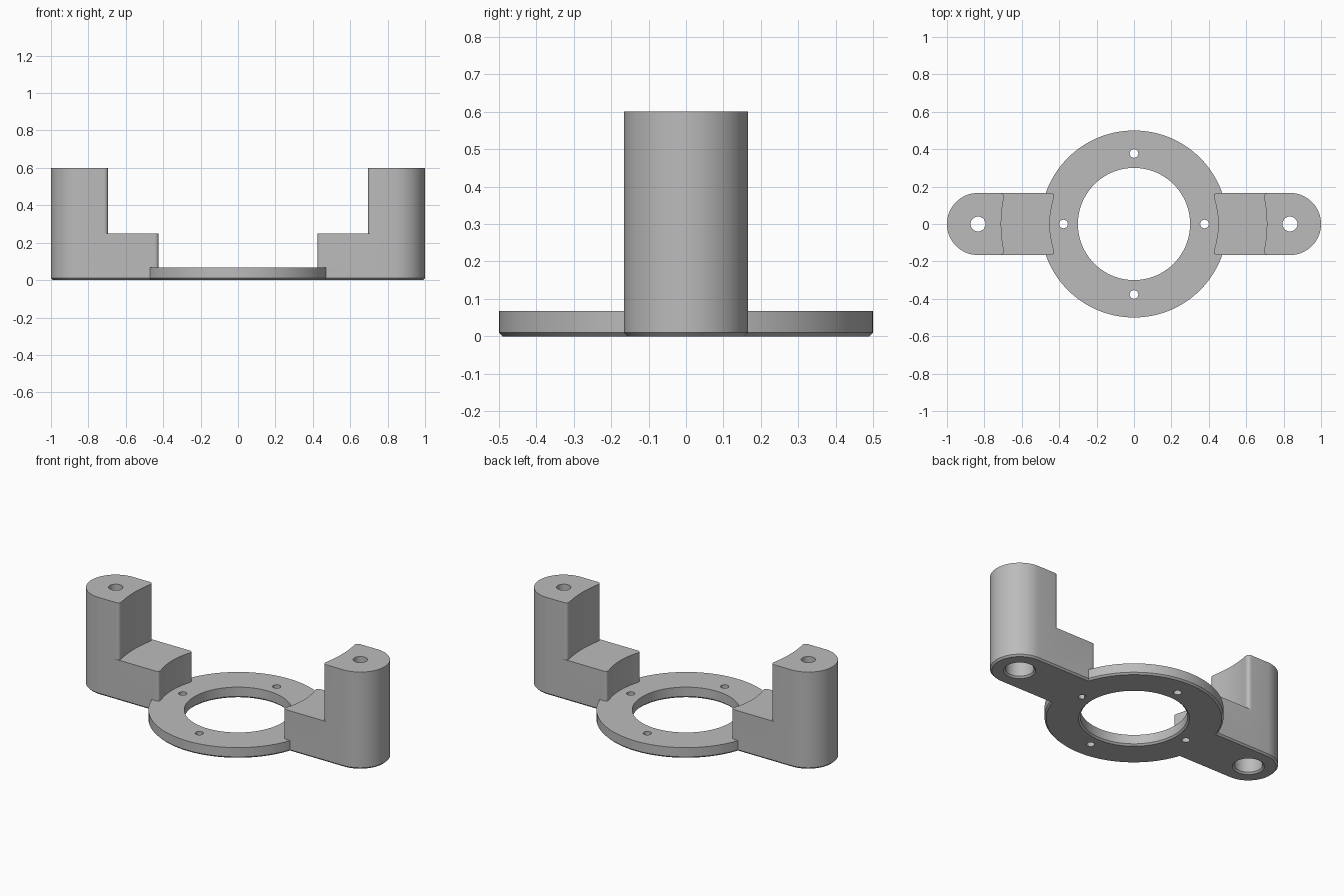
import bpy, bmesh, math

if "Cube" in bpy.data.objects:
    bpy.data.objects.remove(bpy.data.objects["Cube"])

H = 0.166           # arm half width
EYE = 1.0 - H       # centre of the rounded arm end
CH = 0.01           # bottom chamfer

grey = bpy.data.materials.new("grey")
grey.diffuse_color = (0.5, 0.5, 0.5, 1)
grey.use_nodes = True
grey.node_tree.nodes["Principled BSDF"].inputs["Base Color"].default_value = grey.diffuse_color


def finish(bm, name):
    bmesh.ops.recalc_face_normals(bm, faces=bm.faces)
    me = bpy.data.meshes.new(name)
    bm.to_mesh(me)
    bm.free()
    me.materials.append(grey)
    ob = bpy.data.objects.new(name, me)
    bpy.context.collection.objects.link(ob)
    return ob


def lathe(name, profile, n, x=0, y=0, closed=False):
    """Turn (radius, z) points round z; closed makes a ring, otherwise ends are capped."""
    bm = bmesh.new()
    rings = [[bm.verts.new((x + r * math.cos(2 * math.pi * i / n),
                            y + r * math.sin(2 * math.pi * i / n), z))
              for i in range(n)] for r, z in profile]
    pairs = list(zip(rings, rings[1:]))
    if closed:
        pairs.append((rings[-1], rings[0]))
    else:
        bm.faces.new(rings[0])
        bm.faces.new(rings[-1])
    for a, b in pairs:
        for i in range(n):
            j = (i + 1) % n
            bm.faces.new((a[i], a[j], b[j], b[i]))
    return finish(bm, name)


def inner_edge(R, f=0.03):
    """Concave arc of radius R about the origin with rounded corners, from +y to -y."""
    xc, ye = math.sqrt(R * R - H * H), H - f
    xe = math.sqrt(R * R - ye * ye)
    fil = []
    for k in range(7):
        t = k / 6
        fil.append(((1 - t) ** 2 * (xc + f) + 2 * t * (1 - t) * xc + t * t * xe,
                    (1 - t) ** 2 * H + 2 * t * (1 - t) * H + t * t * ye))
    arc = [(math.sqrt(R * R - y * y), y) for y in (ye * (1 - k / 6) for k in range(1, 12))]
    return fil + arc + [(x, -y) for x, y in reversed(fil)]


def inset(pts, d):
    out = []
    for i, (x, y) in enumerate(pts):
        (ax, ay), (bx, by) = pts[i - 1], pts[(i + 1) % len(pts)]
        l1, l2 = math.hypot(x - ax, y - ay), math.hypot(bx - x, by - y)
        n1 = (-(y - ay) / l1, (x - ax) / l1)
        n2 = (-(by - y) / l2, (bx - x) / l2)
        k = d / (1 + n1[0] * n2[0] + n1[1] * n2[1])
        out.append((x + k * (n1[0] + n2[0]), y + k * (n1[1] + n2[1])))
    return out


def arm(name, s):
    """Stepped arm: low block near the ring, tall post at the rounded end."""
    bm = bmesh.new()
    end = [(EYE + H * math.cos(a), H * math.sin(a))
           for a in (math.pi * (k / 32 - 0.5) for k in range(33))]
    high, low = inner_edge(0.71), inner_edge(0.45)
    foot = end + [high[0]] + low + [high[-1]]

    def layer(pts, z):
        return [bm.verts.new((s * x, s * y, z)) for x, y in pts]

    def walls(a, b):
        for i in range(len(a)):
            j = (i + 1) % len(a)
            bm.faces.new((a[i], a[j], b[j], b[i]))

    base, rim, mid = layer(inset(foot, CH), 0), layer(foot, CH), layer(foot, 0.25)
    walls(base, rim)
    walls(rim, mid)
    bm.faces.new(base)
    ne = len(end)
    post_in = layer(high[1:-1], 0.25)
    bm.faces.new(mid[ne:] + post_in[::-1])                  # step
    top = layer(end + high, 0.6)
    walls(mid[:ne + 1] + post_in + [mid[-1]], top)          # post
    bm.faces.new(top)
    return finish(bm, name)


def boolean(target, tool, op):
    m = target.modifiers.new(op, 'BOOLEAN')
    m.operation, m.solver, m.object = op, 'EXACT', tool
    bpy.context.view_layer.objects.active = target
    bpy.ops.object.modifier_apply(modifier=m.name)
    bpy.data.objects.remove(tool)


# Flat ring with chamfered bottom edges
bracket = lathe("ring_bracket", [(0.3 + CH, 0), (0.5 - CH, 0), (0.5, CH), (0.5, 0.067),
                                 (0.3, 0.067), (0.3, CH)], 128, closed=True)

# Two opposite arms, each with a counterbored screw hole
for s, side in ((1, "right"), (-1, "left")):
    boolean(bracket, arm(side + "_arm", s), 'UNION')
    hole = lathe(side + "_screw_hole", [(0.09 + CH, -CH), (0.08, CH), (0.08, 0.5),
                                        (0.04, 0.5), (0.04, 0.7)], 40, x=s * EYE)
    boolean(bracket, hole, 'DIFFERENCE')

# Four small bolt holes in the ring
for k in range(4):
    a = k * math.pi / 2
    hole = lathe("bolt_hole", [(0.023, -0.1), (0.023, 0.15)], 24,
                 x=0.377 * math.cos(a), y=0.377 * math.sin(a))
    boolean(bracket, hole, 'DIFFERENCE')

bpy.ops.object.select_all(action='DESELECT')
bracket.select_set(True)
bpy.context.view_layer.objects.active = bracket
bpy.ops.object.shade_smooth_by_angle(angle=math.radians(30))
